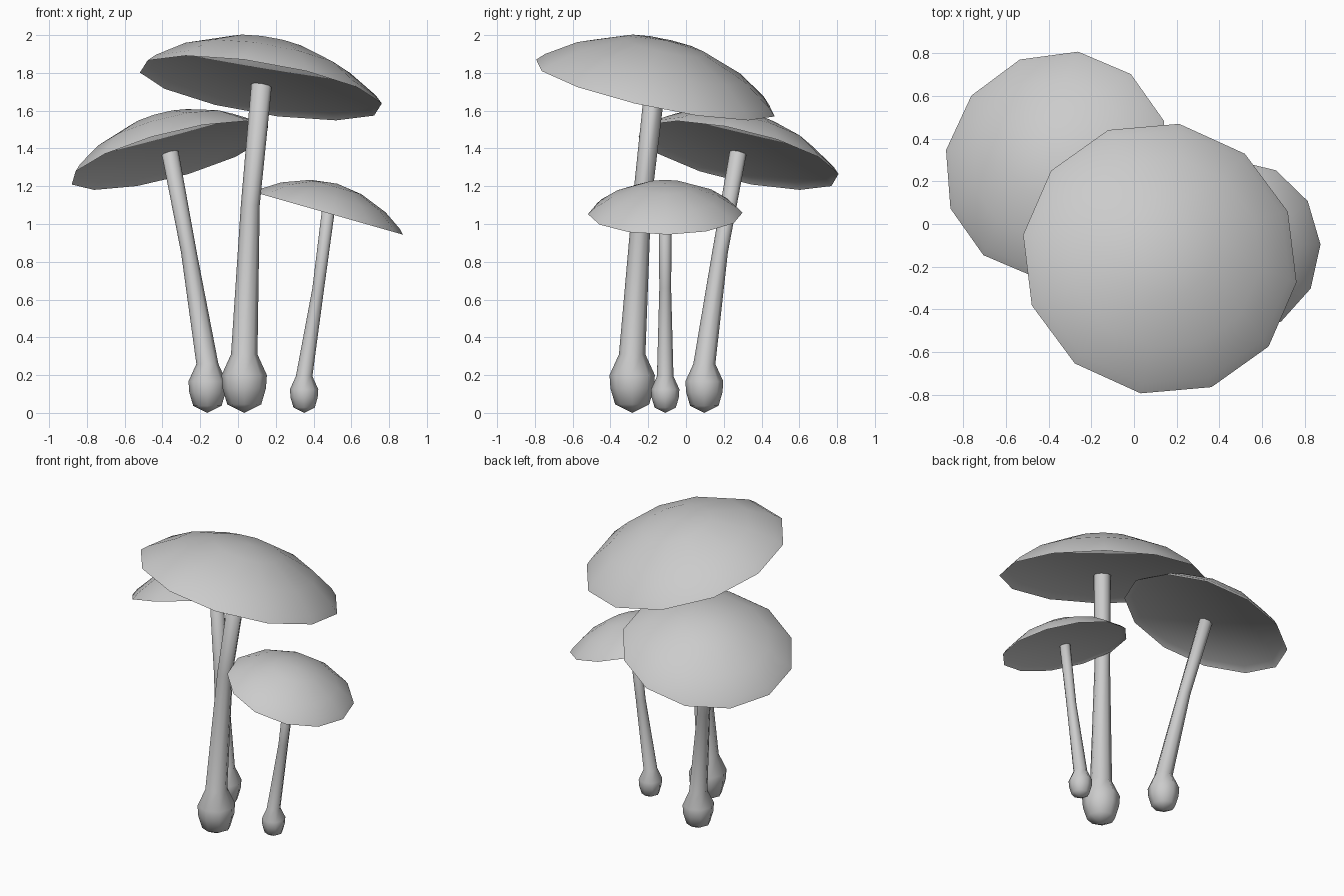
import bpy
import bmesh
from math import radians, cos, sin
from mathutils import Vector, Matrix

if "Cube" in bpy.data.objects:
    bpy.data.objects.remove(bpy.data.objects["Cube"], do_unlink=True)

GREY = (0.6, 0.6, 0.6, 1)
grey = bpy.data.materials.new("pale_grey")
grey.use_nodes = True
grey.diffuse_color = GREY
grey.node_tree.nodes["Principled BSDF"].inputs["Base Color"].default_value = GREY

# Cap outline (radius, height): underside, recessed lip, rim, dome
CAP = [(0, 0.01), (0.607, 0.032), (0.655, 0), (0.615, 0.04),
       (0.46, 0.142), (0.225, 0.232), (0, 0.262)]
# Bulb outline (radius, height)
BULB = [(0, 0), (0.09, 0.045), (0.115, 0.13), (0.12, 0.2), (0.07, 0.31)]


def loft(name, rings, sides, phase=0.0):
    """Skin circular rings given as (centre, radius); zero radius makes a tip."""
    bm = bmesh.new()
    loops = []
    for centre, radius in rings:
        if radius == 0:
            loops.append([bm.verts.new(centre)] * sides)
            continue
        angles = [phase + radians(360) * i / sides for i in range(sides)]
        loops.append([bm.verts.new(centre + Vector((cos(a), sin(a), 0)) * radius)
                      for a in angles])
    for low, high in zip(loops, loops[1:]):
        for i in range(sides):
            j = (i + 1) % sides
            corners = [low[i], low[j], high[j], high[i]]
            bm.faces.new(list(dict.fromkeys(corners)))
    bmesh.ops.recalc_face_normals(bm, faces=bm.faces)
    mesh = bpy.data.meshes.new(name)
    bm.to_mesh(mesh)
    bm.free()
    mesh.materials.append(grey)
    obj = bpy.data.objects.new(name, mesh)
    bpy.context.collection.objects.link(obj)
    bpy.ops.object.select_all(action="DESELECT")
    obj.select_set(True)
    bpy.context.view_layer.objects.active = obj
    bpy.ops.object.shade_smooth_by_angle(angle=radians(65))
    return obj


def mushroom(label, size, foot, middle, top, cap_centre, slope, turn):
    # Stem with a swollen foot and a gently bent, leaning shaft
    foot = Vector(foot)
    rings = [(foot + Vector((0, 0, h * size)), r * size) for r, h in BULB]
    rings += [(Vector(middle), 0.05 * size), (Vector(top), 0.055 * size),
              (Vector(top) + Vector((0, 0, 0.03)), 0)]
    loft(label + "_stem", rings, 8)

    # Twelve-sided domed cap, tilted to its slope
    cap = loft(label + "_cap",
               [(Vector((0, 0, h * size)), r * size) for r, h in CAP],
               12, radians(turn))
    normal = Vector((-slope[0], -slope[1], 1)).normalized()
    tilt = Vector((0, 0, 1)).rotation_difference(normal).to_matrix().to_4x4()
    cap.matrix_world = Matrix.Translation(cap_centre) @ tilt


mushroom("tall", 1.0, (0.033, -0.285, 0), (0.065, -0.235, 1.1), (0.126, -0.162, 1.75),
         (0.121, -0.162, 1.72), (-0.165, -0.215), -9)
mushroom("middle", 0.835, (-0.162, 0.097, 0), (-0.26, 0.18, 0.85), (-0.362, 0.278, 1.39),
         (-0.36, 0.278, 1.363), (0.265, -0.235), -9)
mushroom("small", 0.625, (0.35, -0.11, 0), (0.425, -0.11, 0.66), (0.478, -0.11, 1.07),
         (0.48, -0.11, 1.056), (-0.285, 0), 2)
